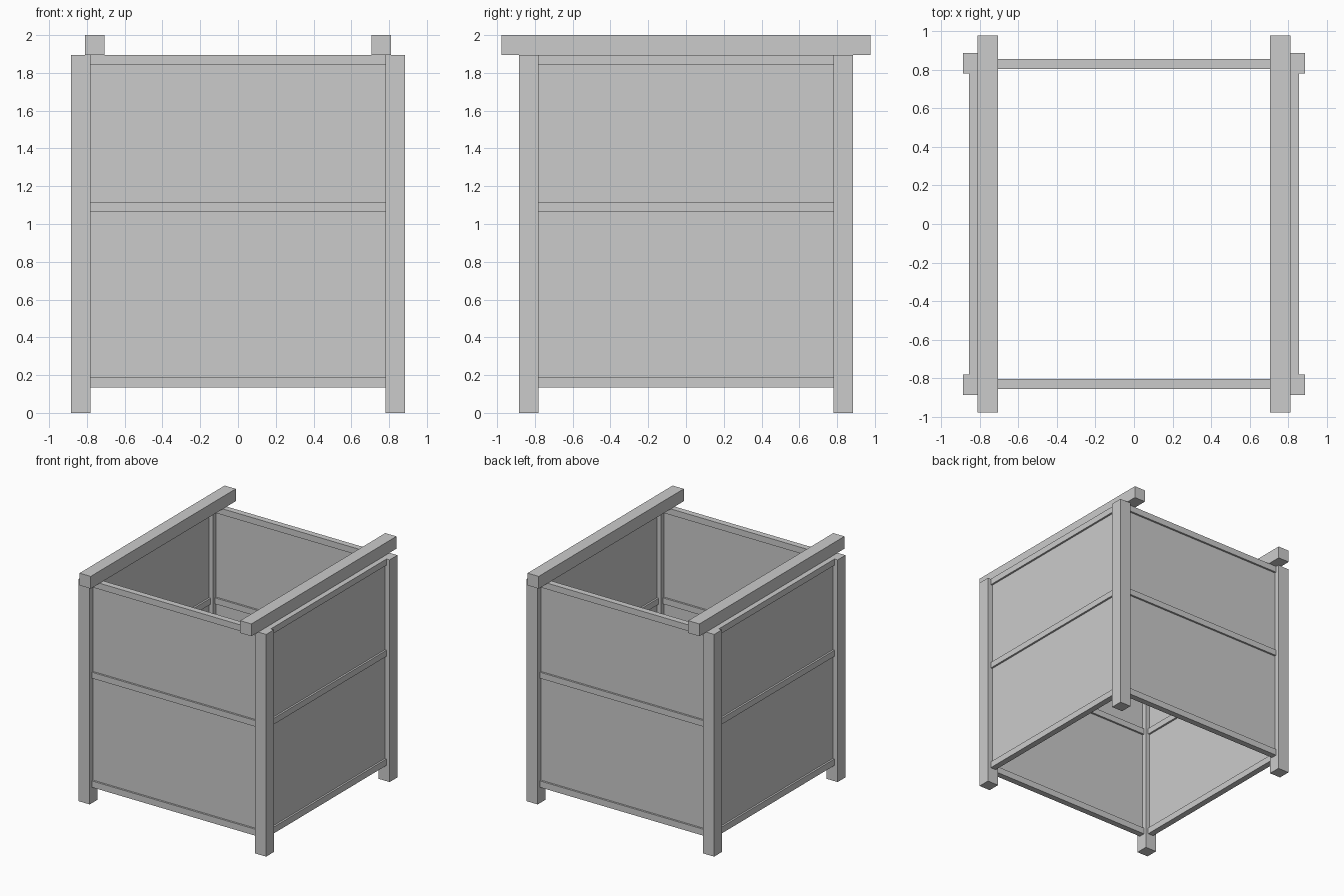
import bpy
import bmesh
from mathutils import Matrix, Vector

if "Cube" in bpy.data.objects:
    bpy.data.objects.remove(bpy.data.objects["Cube"])

POST_C = 0.8325    # centre line of posts, rails and panels
POST_W = 0.105
HALF = POST_C - POST_W / 2   # clear half-span between posts
TOP = 1.895


def box(name, centre, size, turned=False):
    """Axis-aligned box; turned swaps x and y for the left/right sides."""
    if turned:
        centre = (centre[1], centre[0], centre[2])
        size = (size[1], size[0], size[2])
    mesh = bpy.data.meshes.new(name)
    bm = bmesh.new()
    bmesh.ops.create_cube(
        bm, size=1,
        matrix=Matrix.Translation(centre) @ Matrix.Diagonal(Vector((*size, 1))))
    bm.to_mesh(mesh)
    bm.free()
    obj = bpy.data.objects.new(name, mesh)
    bpy.context.collection.objects.link(obj)
    return obj


# corner posts
for sx, a in ((-1, "left"), (1, "right")):
    for sy, b in ((-1, "front"), (1, "back")):
        box(f"{b}_{a}_post", (sx * POST_C, sy * POST_C, TOP / 2),
            (POST_W, POST_W, TOP))

# four walls: three rails with two thin panels between them
rails = (("bottom", 0.135, 0.19), ("middle", 1.065, 1.117), ("top", 1.842, TOP))
sides = (("front", -1, False), ("back", 1, False),
         ("left", -1, True), ("right", 1, True))
for side, s, turned in sides:
    for label, z0, z1 in rails:
        box(f"{side}_{label}_rail", (0, s * 0.83, (z0 + z1) / 2),
            (2 * HALF, 0.052, z1 - z0), turned)
    for label, z0, z1 in (("lower", rails[0][2], rails[1][1]),
                          ("upper", rails[1][2], rails[2][1])):
        box(f"{side}_{label}_panel", (0, s * 0.83, (z0 + z1) / 2),
            (2 * HALF, 0.02, z1 - z0), turned)

# long beams resting on the posts
for s, side in ((-1, "left"), (1, "right")):
    box(f"{side}_top_beam", (s * 0.758, 0, (TOP + 2) / 2),
        (POST_W, 1.955, 2 - TOP))
